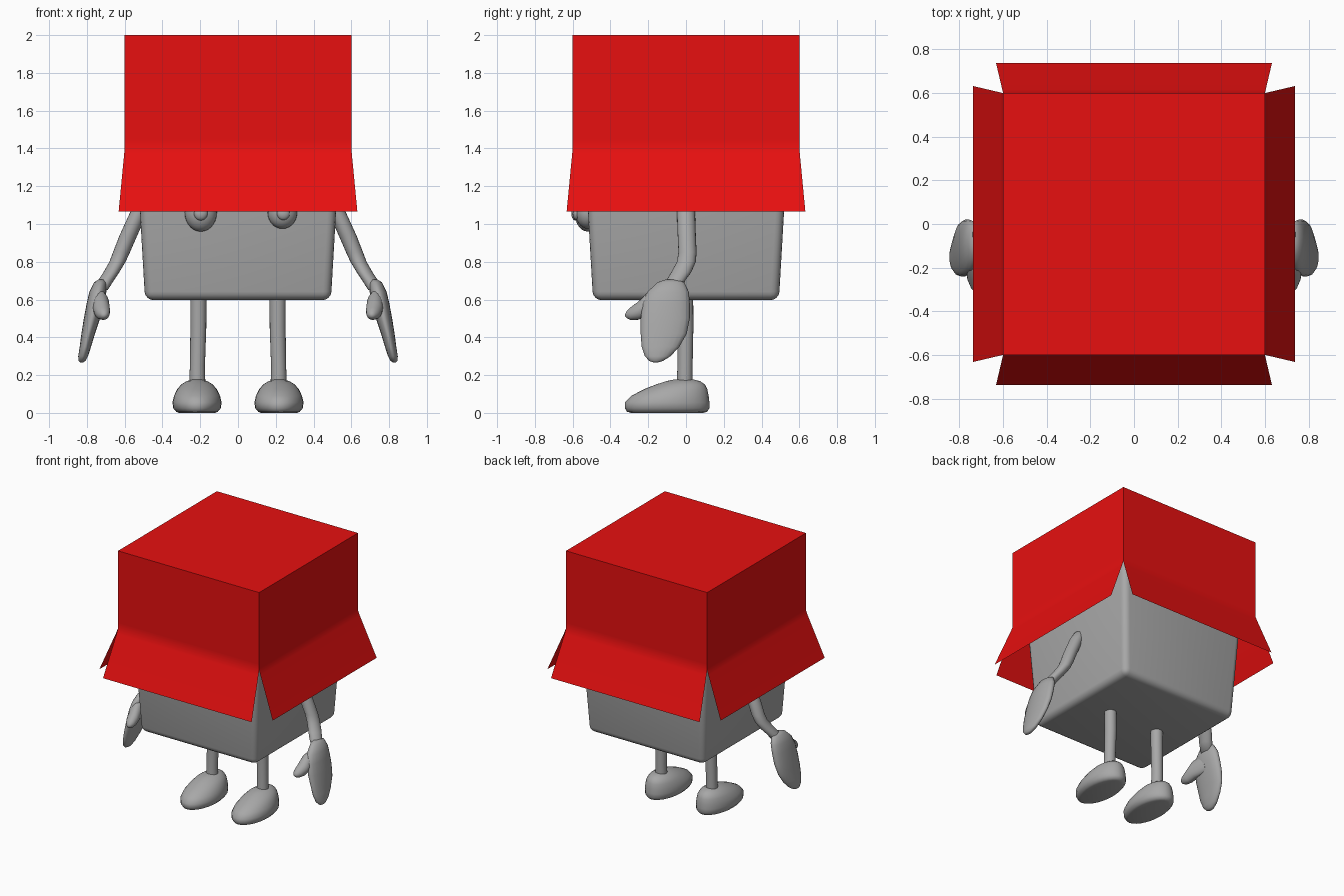
import bpy, bmesh, math
from mathutils import Vector

if "Cube" in bpy.data.objects:
    bpy.data.objects.remove(bpy.data.objects["Cube"])


def material(name, rgb):
    m = bpy.data.materials.new(name)
    m.diffuse_color = (*rgb, 1)
    m.use_nodes = True
    m.node_tree.nodes["Principled BSDF"].inputs["Base Color"].default_value = m.diffuse_color
    return m


GRAY = material("gray", (0.39, 0.39, 0.39))
RED = material("red", (0.8, 0.005, 0.005))


def finish(name, bm, mat, angle=40, recalc=True):
    if recalc:
        bmesh.ops.recalc_face_normals(bm, faces=bm.faces[:])
    me = bpy.data.meshes.new(name)
    bm.to_mesh(me)
    bm.free()
    ob = bpy.data.objects.new(name, me)
    bpy.context.collection.objects.link(ob)
    me.materials.append(mat)
    bpy.ops.object.select_all(action='DESELECT')
    ob.select_set(True)
    bpy.context.view_layer.objects.active = ob
    bpy.ops.object.shade_smooth_by_angle(angle=math.radians(angle))
    return ob


def loft(name, rings, axis='z', side=1, n=20):
    """Rings are (x, y, z, half width, half depth), stacked along the axis."""
    bm = bmesh.new()
    loops = []
    for x, y, z, a, b in rings:
        loop = []
        for i in range(n):
            t = 2 * math.pi * i / n
            u, v = a * math.cos(t), b * math.sin(t)
            off = Vector((u, v, 0)) if axis == 'z' else Vector((u, 0, v))
            p = Vector((x, y, z)) + off
            p.x *= side
            loop.append(bm.verts.new(p))
        loops.append(loop)
    for l, m in zip(loops, loops[1:]):
        for i in range(n):
            j = (i + 1) % n
            bm.faces.new((l[i], l[j], m[j], m[i]))
    bm.faces.new(loops[0])
    bm.faces.new(loops[-1])
    return finish(name, bm, GRAY, 60)


def ball(name, loc, scale):
    bm = bmesh.new()
    bmesh.ops.create_uvsphere(bm, u_segments=24, v_segments=14, radius=1)
    for v in bm.verts:
        v.co = Vector(loc) + Vector(a * b for a, b in zip(v.co, scale))
    return finish(name, bm, GRAY)


# Tapered body with rounded edges
bm = bmesh.new()
bmesh.ops.create_cube(bm, size=2)
for v in bm.verts:
    top = v.co.z > 0
    w = 0.55 if top else 0.492
    v.co = (math.copysign(w, v.co.x), math.copysign(w, v.co.y), 1.6 if top else 0.597)
bmesh.ops.bevel(bm, geom=bm.edges[:], offset=0.045, segments=4, profile=0.5, affect='EDGES')
finish("body", bm, GRAY)

# Upside-down open box: thin top, four walls, four flared flaps
bm = bmesh.new()
bm.faces.new([bm.verts.new((x, y, 2)) for x, y in ((-.6, -.6), (.6, -.6), (.6, .6), (-.6, .6))])
PROFILE = ((0.6, 0.6, 2), (0.6, 0.6, 1.45), (0.6, 0.6, 1.405),
           (0.614, 0.603, 1.367), (0.737, 0.632, 1.065))
for k in range(4):
    c, s = round(math.cos(k * math.pi / 2)), round(math.sin(k * math.pi / 2))
    rows = []
    for out, half, z in PROFILE:
        rows.append([bm.verts.new((c * w + s * out, s * w - c * out, z)) for w in (-half, half)])
    for r, q in zip(rows, rows[1:]):
        bm.faces.new((q[0], q[1], r[1], r[0]))
bmesh.ops.remove_doubles(bm, verts=bm.verts[:], dist=0.0005)
finish("box", bm, RED, 40, recalc=False)

# Limbs, mirrored left and right
for side, label in ((-1, "left"), (1, "right")):
    loft(label + "_arm", [
        (0.47, 0, 1.14, .03, .03), (0.49, 0, 1.12, .045, .045), (0.525, 0, 1.06, .047, .048),
        (0.58, .004, .94, .047, .048), (0.617, .008, .85, .045, .048),
        (0.638, .002, .80, .043, .05), (0.67, -.025, .745, .042, .053),
        (0.70, -.055, .70, .042, .05), (0.725, -.075, .65, .035, .045)], side=side)
    loft(label + "_hand", [
        (.725, -.08, .705, .015, .03), (.73, -.08, .692, .032, .07),
        (.742, -.095, .64, .045, .11), (.755, -.105, .58, .046, .125),
        (.773, -.11, .50, .043, .13), (.793, -.118, .42, .036, .122),
        (.808, -.135, .35, .03, .10), (.82, -.15, .30, .026, .068),
        (.826, -.158, .275, .018, .036), (.828, -.16, .267, .007, .012)], side=side)
    loft(label + "_thumb", [
        (.742, -.09, .59, .03, .08), (.727, -.2, .575, .045, .066),
        (.72, -.255, .54, .043, .047), (.713, -.295, .525, .033, .033),
        (.71, -.315, .52, .018, .018), (.71, -.322, .518, .006, .006)], axis='y', side=side)
    loft(label + "_leg", [
        (.21, -.005, .64, .043, .043), (.21, -.003, .45, .042, .042),
        (.215, -.005, .25, .04, .04), (.215, -.008, .12, .043, .043)], side=side)
    loft(label + "_foot", [
        (.217, -.10, 0, .095, .19), (.217, -.10, .006, .11, .212), (.217, -.10, .025, .126, .224),
        (.217, -.10, .055, .13, .224), (.217, -.085, .09, .122, .205),
        (.217, -.055, .125, .105, .168), (.217, -.03, .15, .084, .13),
        (.217, -.015, .168, .055, .09), (.217, -.01, .177, .025, .05)], side=side, n=28)

# Eyes peeking out below the front flap
ball("left_eye", (-.197, -.52, 1.06), (.085, .07, .1))
ball("right_eye", (.235, -.52, 1.06), (.078, .065, .085))
ball("left_pupil", (-.197, -.585, 1.055), (.036, .022, .036))
ball("right_pupil", (.24, -.58, 1.055), (.034, .02, .034))
